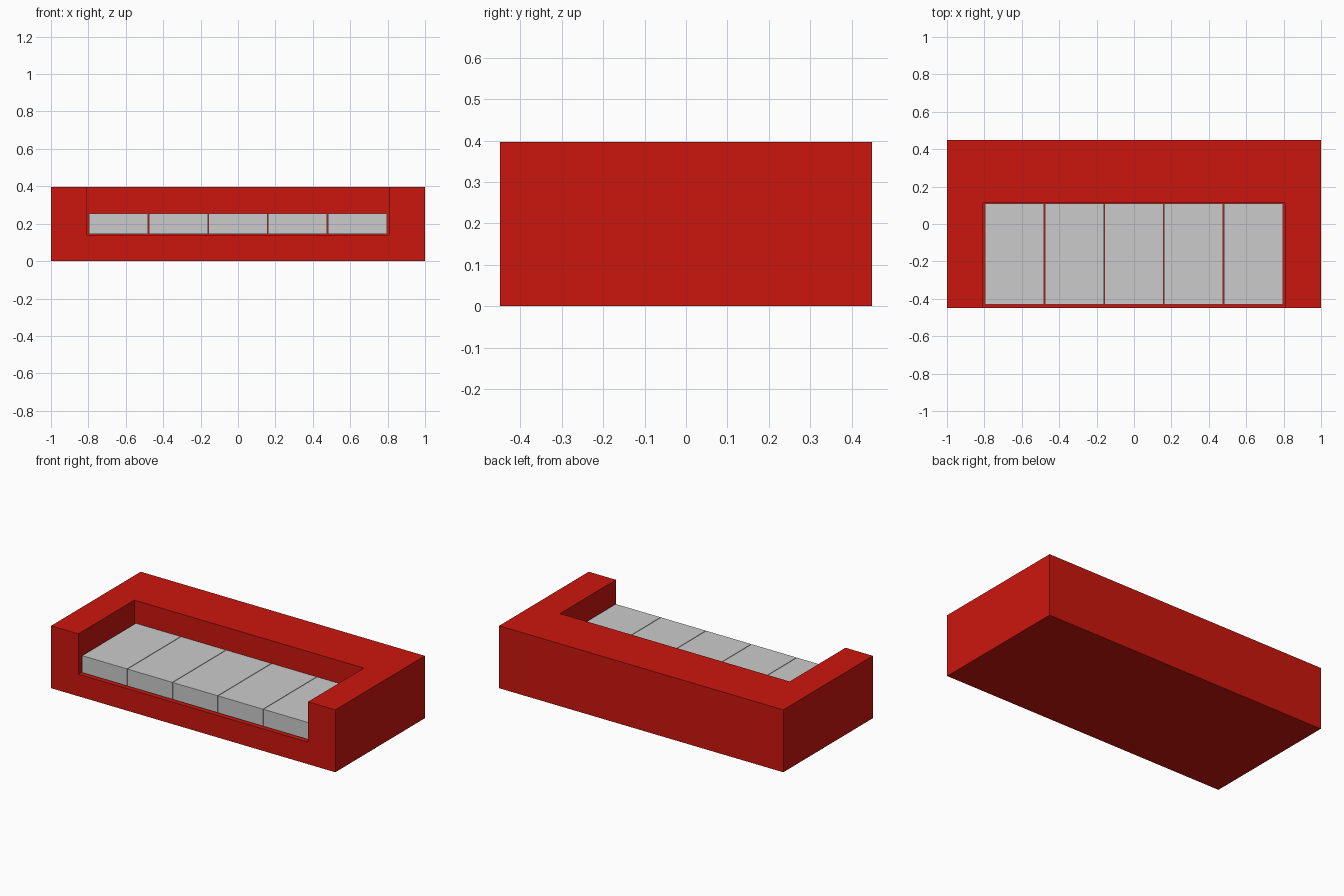
import bpy

if "Cube" in bpy.data.objects:
    bpy.data.objects.remove(bpy.data.objects["Cube"])


def box(name, lo, hi):
    """Axis-aligned box between two corners."""
    centre = [(a + b) / 2 for a, b in zip(lo, hi)]
    bpy.ops.mesh.primitive_cube_add(size=1, location=centre)
    obj = bpy.context.object
    obj.name = name
    obj.scale = [b - a for a, b in zip(lo, hi)]
    bpy.ops.object.transform_apply(location=False, rotation=False, scale=True)
    return obj


# Red upholstery
red = bpy.data.materials.new("red_fabric")
red.diffuse_color = (0.6, 0.008, 0.004, 1)
red.use_nodes = True
red.node_tree.nodes["Principled BSDF"].inputs["Base Color"].default_value = red.diffuse_color

# Sofa frame: one block with the seat well cut out of the front and top
frame = box("sofa_frame", (-1, -0.45, 0), (1, 0.45, 0.397))
frame.data.materials.append(red)
well = box("seat_well_cutter", (-0.808, -0.6, 0.14), (0.808, 0.112, 0.6))
well.hide_render = True
cut = frame.modifiers.new("seat_well", 'BOOLEAN')
cut.operation = 'DIFFERENCE'
cut.solver = 'EXACT'
cut.object = well
bpy.context.view_layer.objects.active = frame
bpy.ops.object.modifier_apply(modifier=cut.name)
bpy.data.objects.remove(well, do_unlink=True)

# Five seat cushions with narrow gaps
PITCH, WIDTH = 0.319, 0.315
for i in range(5):
    x = (i - 2) * PITCH
    box(f"seat_cushion_{i + 1}",
        (x - WIDTH / 2, -0.43, 0.146), (x + WIDTH / 2, 0.109, 0.254))
